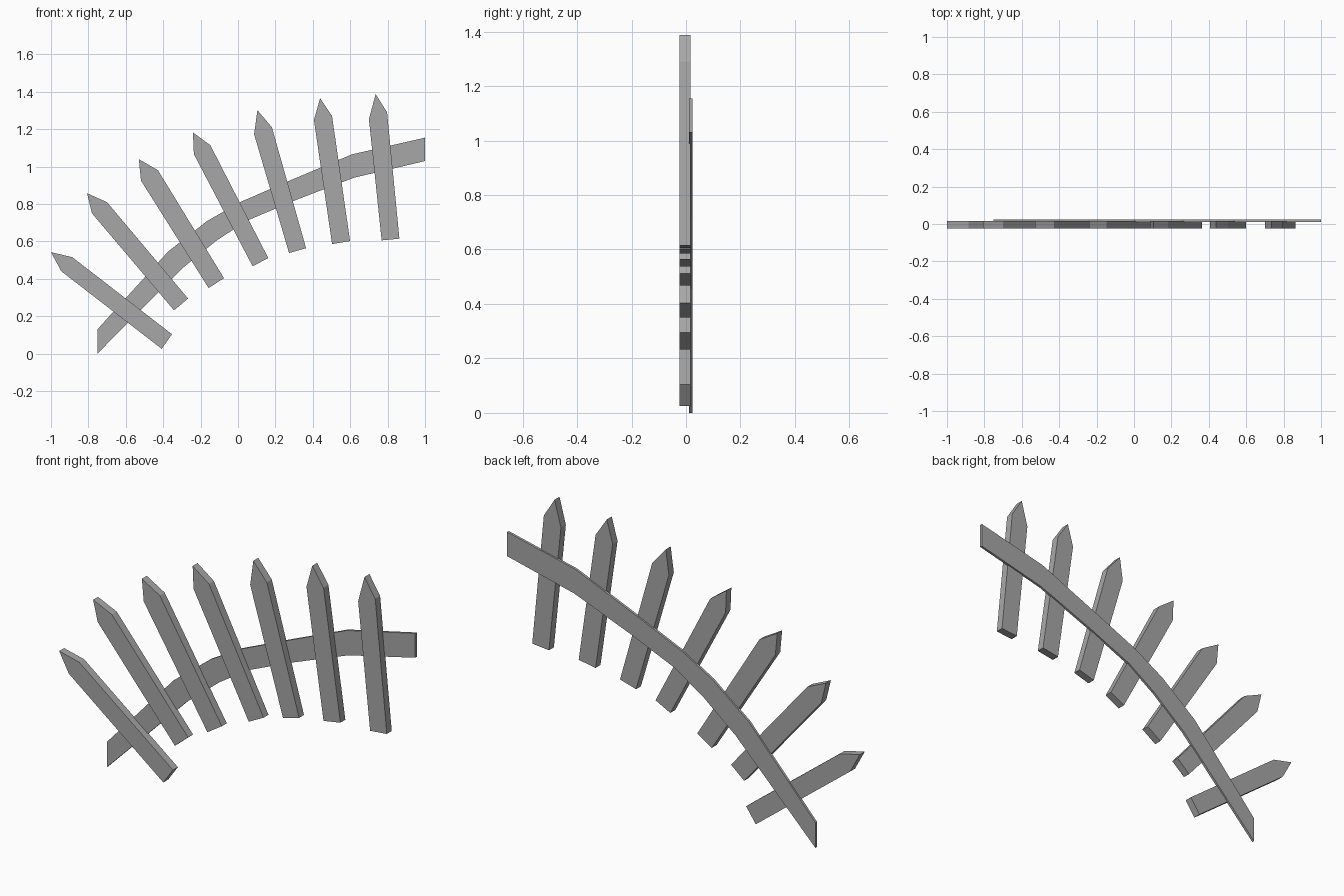
import bpy, bmesh

grey = bpy.data.materials.new("weathered_grey")
grey.diffuse_color = (0.39, 0.39, 0.39, 1)


def board(name, outline, y0, y1):
    """Flat board: an x-z outline extruded from y0 to y1."""
    bm = bmesh.new()
    face = bm.faces.new([bm.verts.new((x, y0, z)) for x, z in outline])
    ext = bmesh.ops.extrude_face_region(bm, geom=[face])
    verts = [g for g in ext["geom"] if isinstance(g, bmesh.types.BMVert)]
    bmesh.ops.translate(bm, verts=verts, vec=(0, y1 - y0, 0))
    bmesh.ops.recalc_face_normals(bm, faces=bm.faces)
    mesh = bpy.data.meshes.new(name)
    bm.to_mesh(mesh)
    bm.free()
    mesh.materials.append(grey)
    obj = bpy.data.objects.new(name, mesh)
    bpy.context.collection.objects.link(obj)
    return obj


# Pickets: tip, right shoulder, bottom right, bottom left, left shoulder
pickets = [
    [(-1.0, .543), (-.886, .516), (-.353, .104), (-.408, .026), (-.945, .441)],
    [(-.807, .858), (-.70, .81), (-.267, .295), (-.342, .232), (-.781, .751)],
    [(-.530, 1.04), (-.428, .981), (-.075, .404), (-.157, .351), (-.519, .926)],
    [(-.241, 1.183), (-.148, 1.115), (.162, .511), (.078, .468), (-.236, 1.067)],
    [(.104, 1.302), (.181, 1.211), (.364, .564), (.273, .538), (.086, 1.174)],
    [(.439, 1.366), (.503, 1.27), (.599, .602), (.503, .586), (.406, 1.249)],
    [(.736, 1.388), (.797, 1.291), (.863, .615), (.768, .606), (.70, 1.254)],
]
for i, outline in enumerate(pickets):
    board(f"picket_{i + 1}", outline, -0.024, 0.016)

# Curved rail behind the pickets
top = [(-.752, .130), (-.375, .545), (-.166, .709), (.01, .81),
       (.28, .927), (.61, 1.066), (1.0, 1.155)]
bottom = [(-.752, .003), (-.30, .455), (-.112, .607), (.05, .712),
          (.30, .818), (.62, .941), (1.0, 1.03)]
bottom[0] = (-.752, 0)
board("rail", top + bottom[::-1], 0.011, 0.024)
